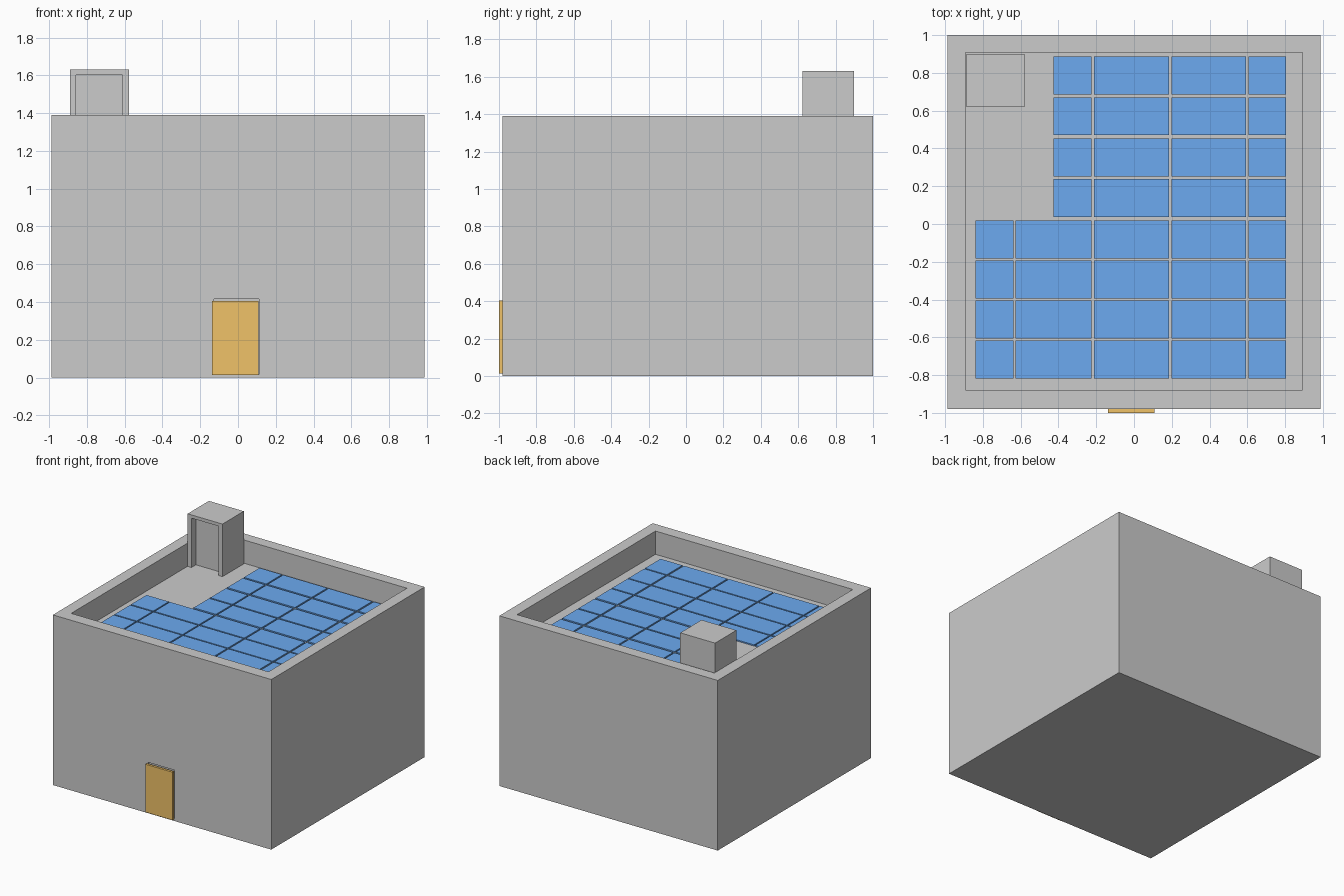
import bpy, bmesh
from mathutils import Matrix, Vector

if "Cube" in bpy.data.objects:
    bpy.data.objects.remove(bpy.data.objects["Cube"])


def box(name, lo, hi, mat=None):
    lo, hi = Vector(lo), Vector(hi)
    bm = bmesh.new()
    bmesh.ops.create_cube(bm, size=1, matrix=Matrix.Translation((lo + hi) / 2)
                          @ Matrix.Diagonal((*(hi - lo), 1)))
    me = bpy.data.meshes.new(name)
    bm.to_mesh(me)
    bm.free()
    ob = bpy.data.objects.new(name, me)
    bpy.context.collection.objects.link(ob)
    if mat:
        me.materials.append(mat)
    return ob


def cut(ob, name, lo, hi):
    cutter = box(name, lo, hi)
    cutter.hide_render = True
    cutter.hide_viewport = True
    cutter.display_type = 'WIRE'
    mod = ob.modifiers.new(name, 'BOOLEAN')
    mod.operation = 'DIFFERENCE'
    mod.solver = 'EXACT'
    mod.object = cutter


def colour(name, rgb):
    mat = bpy.data.materials.new(name)
    mat.diffuse_color = (*rgb, 1)
    mat.use_nodes = True
    mat.node_tree.nodes["Principled BSDF"].inputs["Base Color"].default_value = mat.diffuse_color
    return mat


blue = colour("panel_blue", (0.15, 0.40, 0.87))
orange = colour("door_orange", (0.87, 0.54, 0.14))
ROOF = 1.2

# Building with sunken roof behind a parapet, and a shallow doorway
building = box("building", (-0.987, -0.98, 0), (0.987, 1, 1.39))
cut(building, "roof_cutter", (-0.892, -0.88, ROOF), (0.892, 0.907, 1.6))
cut(building, "doorway_cutter", (-0.128, -1.1, 0.015), (0.11, -0.965, 0.415))

# Front door
box("front_door", (-0.138, -1, 0.013), (0.109, -0.98, 0.405), orange)

# Rooftop stair hut with recessed doorway
hut = box("stair_hut", (-0.891, 0.622, ROOF), (-0.576, 0.897, 1.63))
cut(hut, "hut_doorway_cutter", (-0.857, 0.5, ROOF - 0.1), (-0.612, 0.68, 1.603))

# Solar panels: back rows leave room for the hut
rows = [0.888, 0.671, 0.452, 0.238, 0.019, -0.194, -0.406, -0.618]
shared = [(-0.213, 0.185), (0.198, 0.592), (0.606, 0.804)]
back_cols = [(-0.427, -0.225)] + shared
front_cols = [(-0.84, -0.639), (-0.628, -0.225)] + shared
for r, top in enumerate(rows):
    for c, (x0, x1) in enumerate(back_cols if r < 4 else front_cols):
        box(f"solar_panel_{r + 1}_{c + 1}", (x0, top - 0.201, ROOF),
            (x1, top, ROOF + 0.01), blue)
